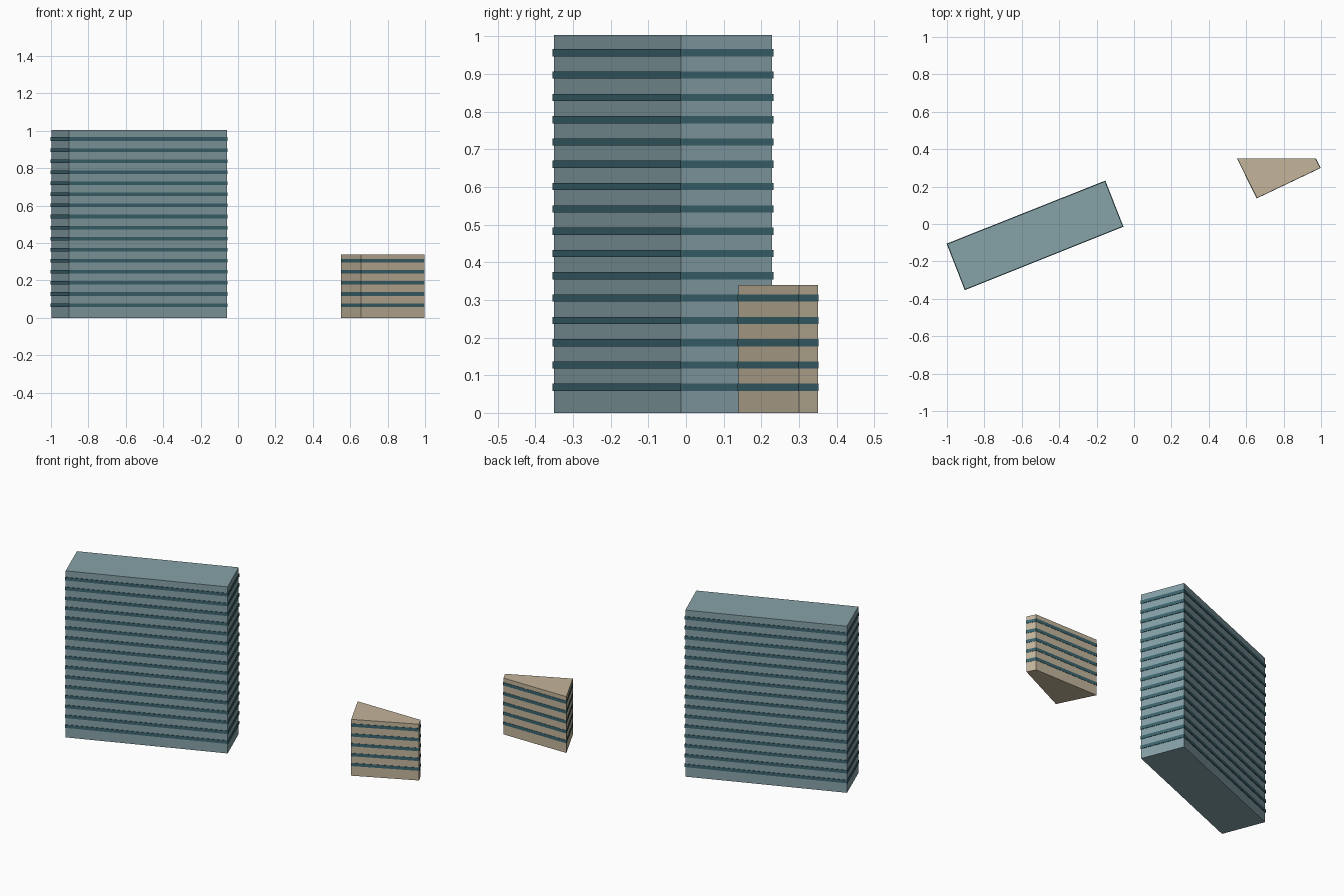
import bpy, bmesh
from mathutils import Vector

if "Cube" in bpy.data.objects:
    bpy.data.objects.remove(bpy.data.objects["Cube"])


def material(name, rgb):
    m = bpy.data.materials.new(name)
    m.diffuse_color = (*rgb, 1)
    m.use_nodes = True
    m.node_tree.nodes["Principled BSDF"].inputs["Base Color"].default_value = m.diffuse_color
    return m


def finish(name, bm, mat):
    bmesh.ops.recalc_face_normals(bm, faces=bm.faces)
    mesh = bpy.data.meshes.new(name)
    bm.to_mesh(mesh)
    bm.free()
    mesh.materials.append(mat)
    ob = bpy.data.objects.new(name, mesh)
    bpy.context.collection.objects.link(ob)
    return ob


def offset(points, d):
    """Push a counter-clockwise outline outwards by d with mitred corners."""
    out = []
    for i, p in enumerate(points):
        a = (p - points[i - 1]).normalized()
        b = (points[(i + 1) % len(points)] - p).normalized()
        na, nb = Vector((a.y, -a.x)), Vector((b.y, -b.x))
        out.append(p + (na + nb) * d / (1 + na.dot(nb)))
    return out


def prism(name, points, height, mat):
    bm = bmesh.new()
    base = bm.faces.new([bm.verts.new((p.x, p.y, 0)) for p in points])
    top = bmesh.ops.extrude_face_region(bm, geom=[base], use_keep_orig=True)
    verts = [v for v in top["geom"] if isinstance(v, bmesh.types.BMVert)]
    bmesh.ops.translate(bm, verts=verts, vec=(0, 0, height))
    return finish(name, bm, mat)


def window_bands(name, points, count, proud, mat):
    outer, n = offset(points, proud), len(points)
    bm = bmesh.new()
    for k in range(count):
        z0 = FIRST + k * STEP - BAND / 2
        profile = [(points, z0), (outer, z0), (outer, z0 + BAND), (points, z0 + BAND)]
        loops = [[bm.verts.new((p.x, p.y, z)) for p in pts] for pts, z in profile]
        for lo, hi in zip(loops, loops[1:]):
            for i in range(n):
                j = (i + 1) % n
                bm.faces.new((lo[i], lo[j], hi[j], hi[i]))
    return finish(name, bm, mat)


FIRST, STEP, BAND = 0.068, 0.0592, 0.019

slate = material("slate", (0.24, 0.36, 0.39))
sand = material("sand", (0.55, 0.46, 0.33))
glass = material("glass", (0.045, 0.13, 0.16))

# Footprints, counter-clockwise
tall = [Vector(p) for p in ((-0.998, -0.107), (-0.903, -0.35), (-0.06, -0.013), (-0.155, 0.228))]
low = [Vector(p) for p in ((0.552, 0.35), (0.657, 0.139), (0.996, 0.30), (0.971, 0.35))]

# Tall slab building
prism("tall_building", tall, 1.003, slate)
window_bands("tall_window_bands", tall, 16, 0.003, glass)

# Low wedge building
prism("low_building", low, 0.339, sand)
window_bands("low_window_bands", low, 5, 0.0015, glass)
